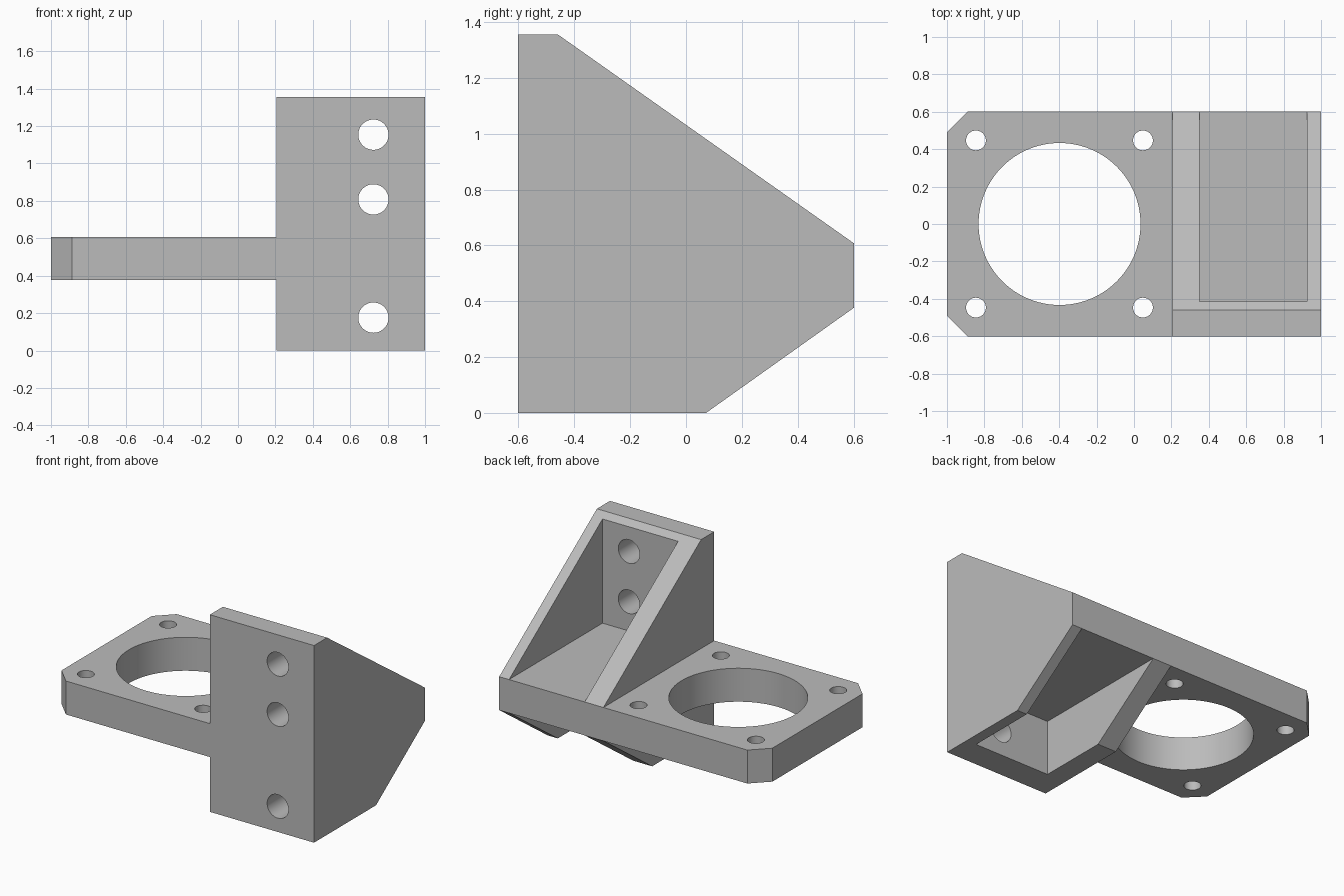
import bpy, bmesh, math
from mathutils import Matrix, Vector

cube = bpy.data.objects.get("Cube")
if cube:
    bpy.data.objects.remove(cube, do_unlink=True)

# Main dimensions
HALF = 0.602              # half depth of the bracket
LOW, HIGH = 0.377, 0.607  # underside and top of the mounting plate
TOP = 1.356
SIDE = 0.207              # where the gusset block starts
CUT = 0.112               # corner chamfer

grey = bpy.data.materials.new("plain grey")
grey.use_nodes = True
COLOUR = (0.5, 0.5, 0.5, 1)
grey.diffuse_color = COLOUR
grey.node_tree.nodes["Principled BSDF"].inputs["Base Color"].default_value = COLOUR


def to_object(bm, name):
    bmesh.ops.recalc_face_normals(bm, faces=bm.faces)
    mesh = bpy.data.meshes.new(name)
    bm.to_mesh(mesh)
    bm.free()
    mesh.materials.append(grey)
    ob = bpy.data.objects.new(name, mesh)
    bpy.context.collection.objects.link(ob)
    return ob


def prism(name, points, along):
    """Extrude a closed outline of 3D points."""
    bm = bmesh.new()
    face = bm.faces.new([bm.verts.new(p) for p in points])
    new = bmesh.ops.extrude_face_region(bm, geom=[face])["geom"]
    verts = [v for v in new if isinstance(v, bmesh.types.BMVert)]
    bmesh.ops.translate(bm, verts=verts, vec=Vector(along))
    return to_object(bm, name)


def cylinder(name, centre, radius, depth, axis="Z", sides=64):
    bm = bmesh.new()
    turn = Matrix.Rotation(math.pi / 2, 4, "X") if axis == "Y" else Matrix()
    bmesh.ops.create_cone(bm, cap_ends=True, segments=sides, radius1=radius,
                          radius2=radius, depth=depth,
                          matrix=Matrix.Translation(centre) @ turn)
    return to_object(bm, name)


def box(name, low, high):
    x, y, z = low
    X, Y, Z = high
    return prism(name, [(x, y, z), (X, y, z), (X, Y, z), (x, Y, z)], (0, 0, Z - z))


def combine(target, tool, operation):
    mod = target.modifiers.new(operation.title(), "BOOLEAN")
    mod.operation, mod.solver, mod.object = operation, "EXACT", tool
    bpy.context.view_layer.objects.active = target
    bpy.ops.object.modifier_apply(modifier=mod.name)
    bpy.data.objects.remove(tool, do_unlink=True)


# Gusset block: side profile with two sloping back edges
profile = [(-HALF, 0), (0.072, 0), (HALF, LOW), (HALF, HIGH), (-0.46, TOP), (-HALF, TOP)]
bracket = prism("motor_bracket", [(SIDE, y, z) for y, z in profile], (1 - SIDE, 0, 0))

# Pockets above and below the plate leave a front wall and two ribs
combine(bracket, box("upper_pocket", (0.35, -0.414, HIGH), (0.925, 1, 2)), "DIFFERENCE")
combine(bracket, box("lower_pocket", (0.35, -0.414, -1), (0.925, 1, LOW)), "DIFFERENCE")

# Mounting plate with chamfered outer corners
outline = [(SIDE, -HALF), (SIDE, HALF), (CUT - 1, HALF), (-1, HALF - CUT),
           (-1, CUT - HALF), (CUT - 1, -HALF)]
plate = prism("mounting_plate", [(x, y, LOW) for x, y in outline], (0, 0, HIGH - LOW))
combine(bracket, plate, "UNION")

# Large bore and four bolt holes in the plate
combine(bracket, cylinder("bore", (-0.398, 0, 0.5), 0.433, 1, sides=96), "DIFFERENCE")
for x in (-0.845, 0.048):
    for y in (-0.447, 0.447):
        combine(bracket, cylinder("bolt_hole", (x, y, 0.5), 0.053, 1, sides=40), "DIFFERENCE")

# Three fixing holes through the front wall
for z in (0.176, 0.808, 1.154):
    combine(bracket, cylinder("fixing_hole", (0.724, -0.5, z), 0.081, 0.4, "Y", 48), "DIFFERENCE")

# Smooth bores, crisp edges
bpy.ops.object.select_all(action="DESELECT")
bracket.select_set(True)
bpy.context.view_layer.objects.active = bracket
bpy.ops.object.shade_smooth_by_angle(angle=math.radians(30))
